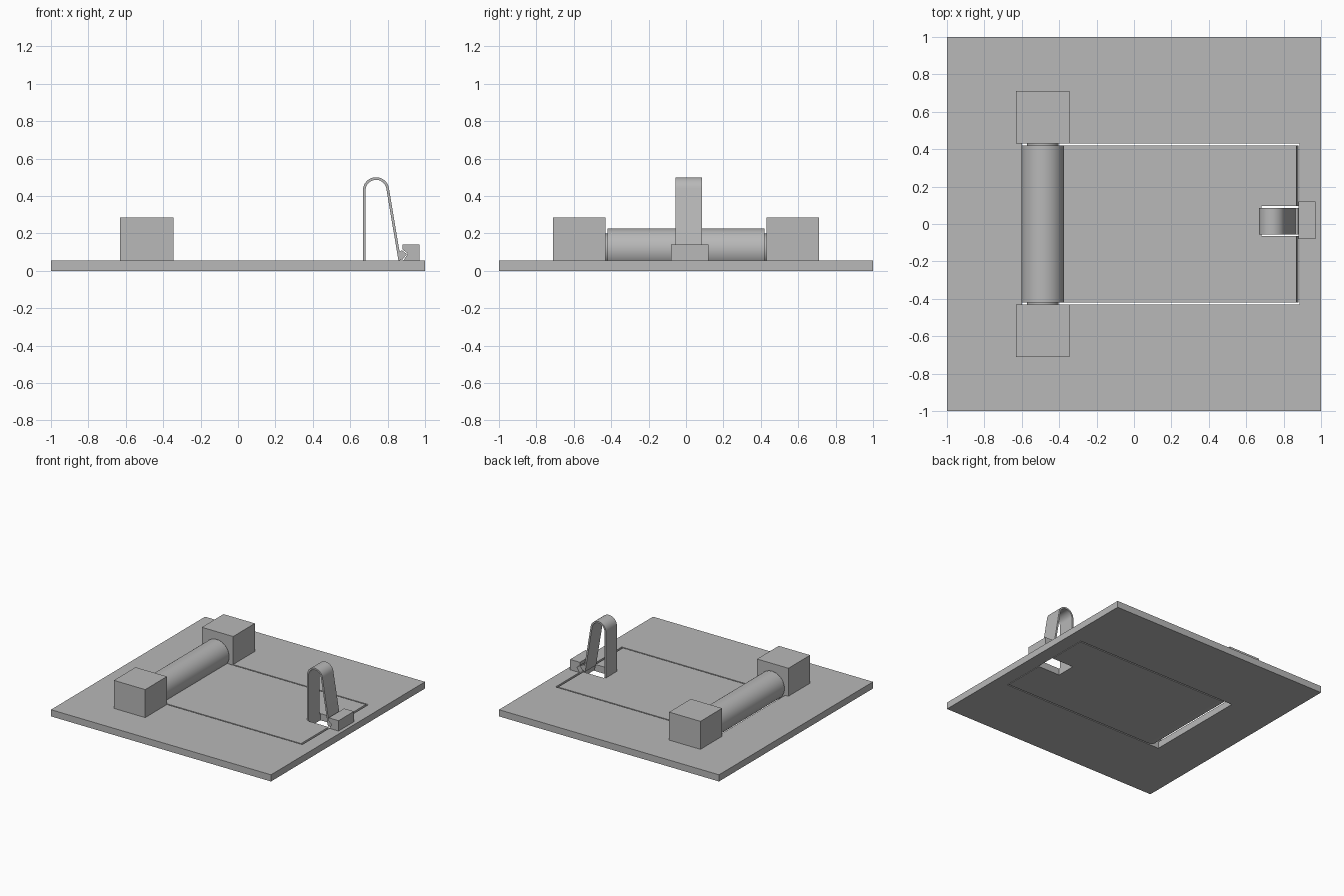
import bpy, bmesh, math
from mathutils import Vector

cube = bpy.data.objects.get("Cube")
if cube:
    bpy.data.objects.remove(cube, do_unlink=True)

grey = bpy.data.materials.new("mid grey")
colour = (0.48, 0.48, 0.48, 1)
grey.diffuse_color = colour
grey.use_nodes = True
grey.node_tree.nodes["Principled BSDF"].inputs["Base Color"].default_value = colour

THICK = 0.055          # plate and lid thickness
X0, X1, HALF = -0.6, 0.885, 0.43   # opening in the plate
HINGE = Vector((-0.488, 0, 0.114))  # hinge axis


def finish(name, bm, smooth=False):
    bmesh.ops.recalc_face_normals(bm, faces=bm.faces)
    mesh = bpy.data.meshes.new(name)
    bm.to_mesh(mesh)
    bm.free()
    mesh.materials.append(grey)
    obj = bpy.data.objects.new(name, mesh)
    bpy.context.collection.objects.link(obj)
    if smooth:
        bpy.ops.object.select_all(action='DESELECT')
        obj.select_set(True)
        bpy.context.view_layer.objects.active = obj
        bpy.ops.object.shade_smooth_by_angle(angle=math.radians(30))
    return obj


def extrude(bm, faces, vec):
    new = bmesh.ops.extrude_face_region(bm, geom=faces)["geom"]
    bmesh.ops.translate(bm, vec=vec, verts=[v for v in new if isinstance(v, bmesh.types.BMVert)])


def side_profile(name, points, y0, y1, smooth=False):
    """Extrude an x-z outline along y."""
    bm = bmesh.new()
    face = bm.faces.new([bm.verts.new((x, y0, z)) for x, z in points])
    extrude(bm, [face], (0, y1 - y0, 0))
    return finish(name, bm, smooth)


def box_points(x0, x1, z0, z1):
    return [(x0, z0), (x1, z0), (x1, z1), (x0, z1)]


def circle_points(radius, sides=64):
    return [(HINGE.x + radius * math.cos(math.tau * i / sides),
             HINGE.z + radius * math.sin(math.tau * i / sides)) for i in range(sides)]


# Base plate with a rectangular opening
bm = bmesh.new()
outer = [bm.verts.new((x, y, 0)) for x, y in ((-1, -1), (1, -1), (1, 1), (-1, 1))]
inner = [bm.verts.new((x, y, 0)) for x, y in ((X0, -HALF), (X1, -HALF), (X1, HALF), (X0, HALF))]
ring = [bm.faces.new((outer[i - 1], outer[i], inner[i], inner[i - 1])) for i in range(4)]
extrude(bm, ring, (0, 0, THICK))
finish("base_plate", bm)

# Lid with a latch notch and a bevelled free edge
LID_END, LID_HALF, NOTCH_X = 0.88, 0.42, 0.682
NOTCH_Y0, NOTCH_Y1 = -0.065, 0.095
outline = [(HINGE.x, -LID_HALF), (LID_END, -LID_HALF), (LID_END, NOTCH_Y0), (NOTCH_X, NOTCH_Y0),
           (NOTCH_X, NOTCH_Y1), (LID_END, NOTCH_Y1), (LID_END, LID_HALF), (HINGE.x, LID_HALF)]
bm = bmesh.new()
extrude(bm, [bm.faces.new([bm.verts.new((x, y, 0)) for x, y in outline])], (0, 0, THICK))
for v in bm.verts:
    if v.co.z > 0.01 and v.co.x > LID_END - 0.01:
        v.co.x -= 0.012
finish("lid", bm)

# Hinge barrel, pins and supports
side_profile("hinge_barrel", circle_points(0.113), -LID_HALF, LID_HALF, True)
for side, name in ((1, "back"), (-1, "front")):
    side_profile(name + "_hinge_pin", circle_points(0.085), side * 0.41, side * 0.45, True)
    side_profile(name + "_hinge_block", box_points(-0.63, -0.345, THICK, 0.285),
                 side * HALF, side * 0.712)

# Springy latch: upright leg, rounded top, sloping leg
tilt = math.radians(9.5)
centre = Vector((0.738, 0.43))


def latch_line(radius):
    pts = [Vector((centre.x - radius, 0.0))]
    for i in range(25):
        a = math.pi + (tilt - math.pi) * i / 24
        pts.append(centre + radius * Vector((math.cos(a), math.sin(a))))
    pts.append(pts[-1] + 0.39 * Vector((math.sin(tilt), -math.cos(tilt))))
    return pts


LATCH_Y0, LATCH_Y1 = -0.057, 0.085
side_profile("latch_spring", latch_line(0.07) + latch_line(0.056)[::-1], LATCH_Y0, LATCH_Y1, True)
side_profile("latch_barb", [(0.862, 0.06), (0.88, 0.06), (0.903, 0.09), (0.876, 0.109), (0.86, 0.1)],
             LATCH_Y0, LATCH_Y1)

# Catch block with a groove for the barb
side_profile("catch_block", [(0.885, THICK), (0.97, THICK), (0.97, 0.14), (0.88, 0.14),
                             (0.88, 0.113), (0.908, 0.092)], -0.08, 0.12)
